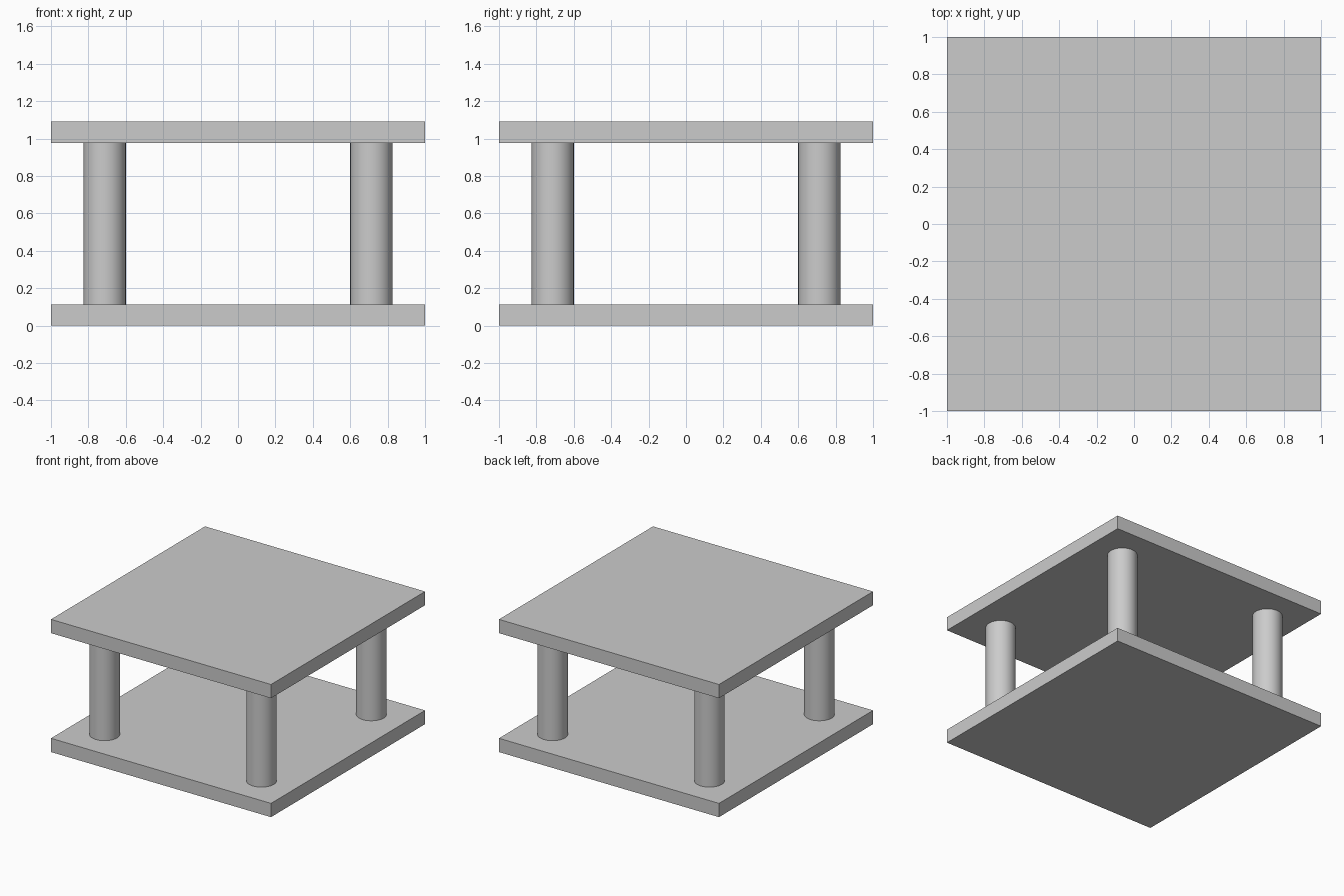
import bpy
import math

cube = bpy.data.objects.get("Cube")
if cube:
    bpy.data.objects.remove(cube, do_unlink=True)

HEIGHT = 1.09
THICK = 0.113
LEG_RADIUS = 0.113
LEG_OFFSET = 0.713

# Single plain grey
grey = bpy.data.materials.new("light_grey")
grey.use_nodes = True
colour = (0.6, 0.6, 0.6, 1)
grey.diffuse_color = colour
grey.node_tree.nodes["Principled BSDF"].inputs["Base Color"].default_value = colour


def finish(name):
    obj = bpy.context.object
    obj.name = name
    obj.data.materials.append(grey)
    return obj


def slab(name, bottom):
    bpy.ops.mesh.primitive_cube_add(size=1, location=(0, 0, bottom + THICK / 2))
    obj = finish(name)
    obj.scale = (2, 2, THICK)
    bpy.ops.object.transform_apply(location=False, rotation=False, scale=True)


def leg(name, x, y):
    bpy.ops.mesh.primitive_cylinder_add(
        vertices=48, radius=LEG_RADIUS, depth=HEIGHT - 2 * THICK,
        location=(x, y, HEIGHT / 2))
    finish(name)
    bpy.ops.object.shade_smooth_by_angle(angle=math.radians(30))


# Shelf and table top
slab("lower_shelf", 0)
slab("table_top", HEIGHT - THICK)

# Four round legs between the slabs
for end, sy in (("front", -1), ("back", 1)):
    for side, sx in (("left", 1), ("right", -1)):
        leg(f"{end}_{side}_leg", sx * LEG_OFFSET, sy * LEG_OFFSET)
